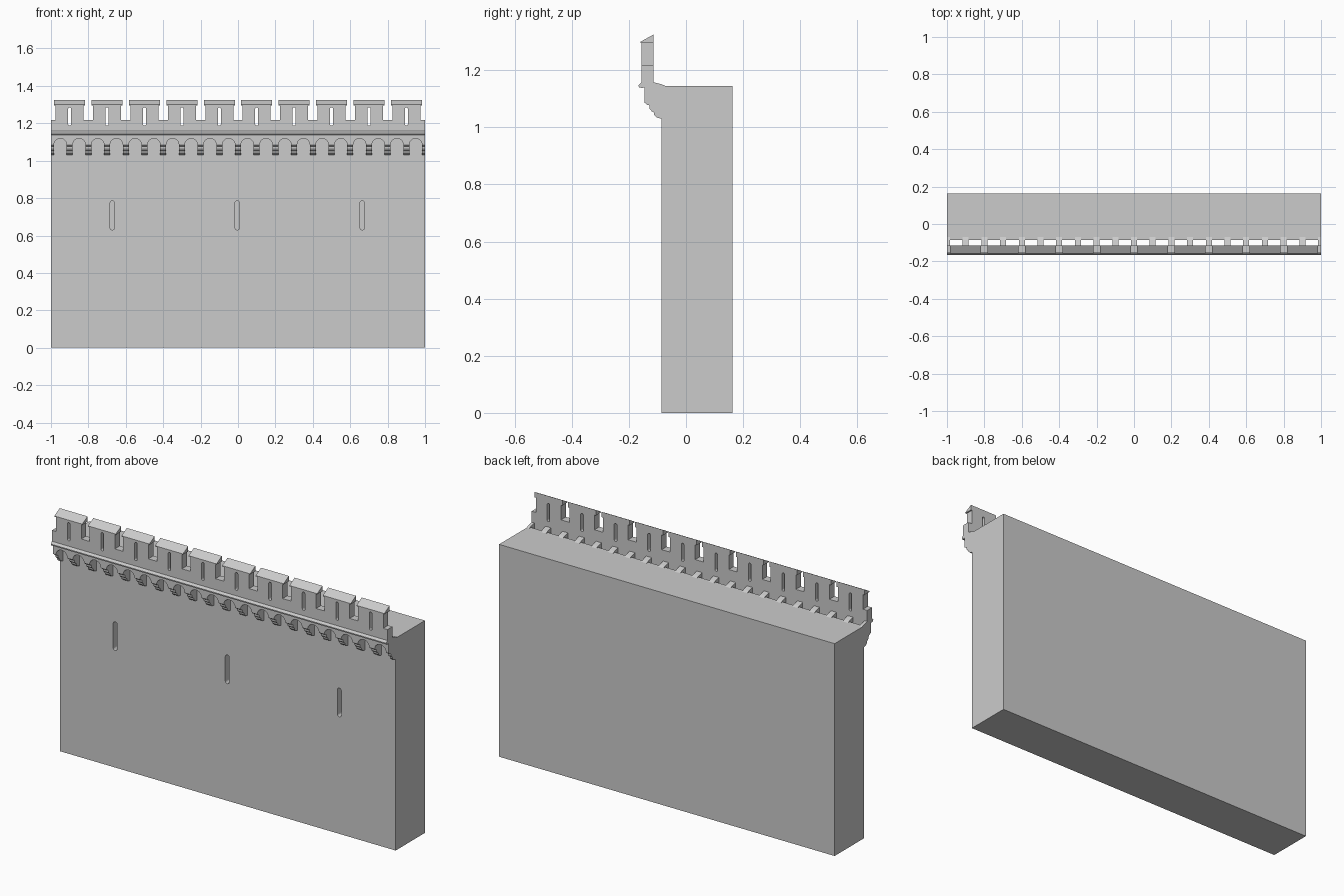
import bpy, bmesh, math
from mathutils import Vector

cube = bpy.data.objects.get("Cube")
if cube:
    bpy.data.objects.remove(cube, do_unlink=True)

stone = bpy.data.materials.new("grey stone")
stone.use_nodes = True
GREY = (0.6, 0.6, 0.6, 1)
stone.diffuse_color = GREY
stone.node_tree.nodes["Principled BSDF"].inputs["Base Color"].default_value = GREY

WALL_FRONT, WALL_BACK, WALL_TOP = -0.086, 0.163, 1.144
PARAPET_FRONT, PARAPET_BACK = -0.156, -0.114
CRENEL, MERLON_TOP = 1.217, 1.3


def make(name, bm):
    bmesh.ops.recalc_face_normals(bm, faces=bm.faces)
    mesh = bpy.data.meshes.new(name)
    bm.to_mesh(mesh)
    bm.free()
    mesh.materials.append(stone)
    obj = bpy.data.objects.new(name, mesh)
    bpy.context.collection.objects.link(obj)
    return obj


def prism(bm, outline, axis, lo, hi):
    """Extrude a closed outline along x (outline in y, z) or y (outline in x, z)."""
    if axis == "x":
        points, shift = [(lo, a, b) for a, b in outline], Vector((hi - lo, 0, 0))
    else:
        points, shift = [(a, lo, b) for a, b in outline], Vector((0, hi - lo, 0))
    face = bm.faces.new([bm.verts.new(p) for p in points])
    out = bmesh.ops.extrude_face_region(bm, geom=[face], use_keep_orig=True)
    verts = [v for v in out["geom"] if isinstance(v, bmesh.types.BMVert)]
    bmesh.ops.translate(bm, verts=verts, vec=shift)


def arc(cx, cz, r, start, end, steps=8):
    angles = [math.radians(start + (end - start) * i / steps) for i in range(steps + 1)]
    return [(cx + r * math.cos(a), cz + r * math.sin(a)) for a in angles]


def slot(x, z0, z1, width):
    """Upright slit outline with round ends."""
    r = width / 2
    return arc(x, z1 - r, r, 0, 180) + arc(x, z0 + r, r, 180, 360)


def cut(obj, slots, y0, y1):
    bm = bmesh.new()
    for outline in slots:
        prism(bm, outline, "y", y0, y1)
    cutter = make("slit_cutter", bm)
    cutter.hide_render = True
    mod = obj.modifiers.new("slits", "BOOLEAN")
    mod.object, mod.solver = cutter, "EXACT"
    bpy.context.view_layer.objects.active = obj
    bpy.ops.object.modifier_apply(modifier=mod.name)
    bpy.data.objects.remove(cutter, do_unlink=True)


# Main wall with three blind arrow slits
bm = bmesh.new()
prism(bm, [(-1, 0), (1, 0), (1, WALL_TOP), (-1, WALL_TOP)], "y", WALL_FRONT, WALL_BACK)
wall = make("wall", bm)
cut(wall, [slot(-0.004 + 0.668 * i, 0.63, 0.785, 0.024) for i in (-1, 0, 1)],
    WALL_FRONT - 0.05, WALL_FRONT + 0.08)

# Crenellated parapet with a slit through each merlon
centres = [-0.9 + 0.2 * i for i in range(10)]
outline = [(1, 1.14), (-1, 1.14), (-1, CRENEL)]
for c in centres:
    outline += [(c - 0.075, CRENEL), (c - 0.075, MERLON_TOP),
                (c + 0.075, MERLON_TOP), (c + 0.075, CRENEL)]
outline.append((1, CRENEL))
bm = bmesh.new()
prism(bm, outline, "y", PARAPET_FRONT, PARAPET_BACK)
parapet = make("parapet", bm)
cut(parapet, [slot(c, 1.187, 1.285, 0.016) for c in centres], -0.3, 0)

# Sloped merlon caps
bm = bmesh.new()
for c in centres:
    prism(bm, [(-0.159, 1.296), (-0.159, 1.3), (PARAPET_BACK, 1.325), (PARAPET_BACK, 1.296)],
          "x", c - 0.083, c + 0.083)
make("merlon_caps", bm)

# String course moulding
bm = bmesh.new()
prism(bm, [(-0.15, 1.137), (-0.165, 1.14), (-0.166, 1.147), (-0.156, 1.158), (-0.15, 1.158)],
      "x", -1, 1)
make("string_course", bm)

# Arched band hanging between the corbels
outline = [(1, 1.142), (-1, 1.142), (-1, 1.085)]
for i in range(20):
    outline += arc(-0.95 + 0.1 * i, 1.085, 0.034, 180, 0, 10)
outline.append((1, 1.085))
bm = bmesh.new()
prism(bm, outline, "y", -0.145, PARAPET_BACK)
make("arched_band", bm)

# Stepped corbels carrying the parapet, halved at both ends
profile = [(-0.07, 1.03), (-0.086, 1.03), (-0.102, 1.034), (-0.111, 1.042), (-0.113, 1.052),
           (-0.12, 1.056), (-0.127, 1.065), (-0.128, 1.077), (-0.137, 1.079), (-0.144, 1.086),
           (-0.144, 1.142), (-0.12, 1.158), (PARAPET_BACK, 1.158), (-0.086, 1.151), (-0.07, WALL_TOP)]
bm = bmesh.new()
for i in range(21):
    x = -1 + 0.1 * i
    prism(bm, profile, "x", max(-1, x - 0.016), min(1, x + 0.016))
make("corbels", bm)
